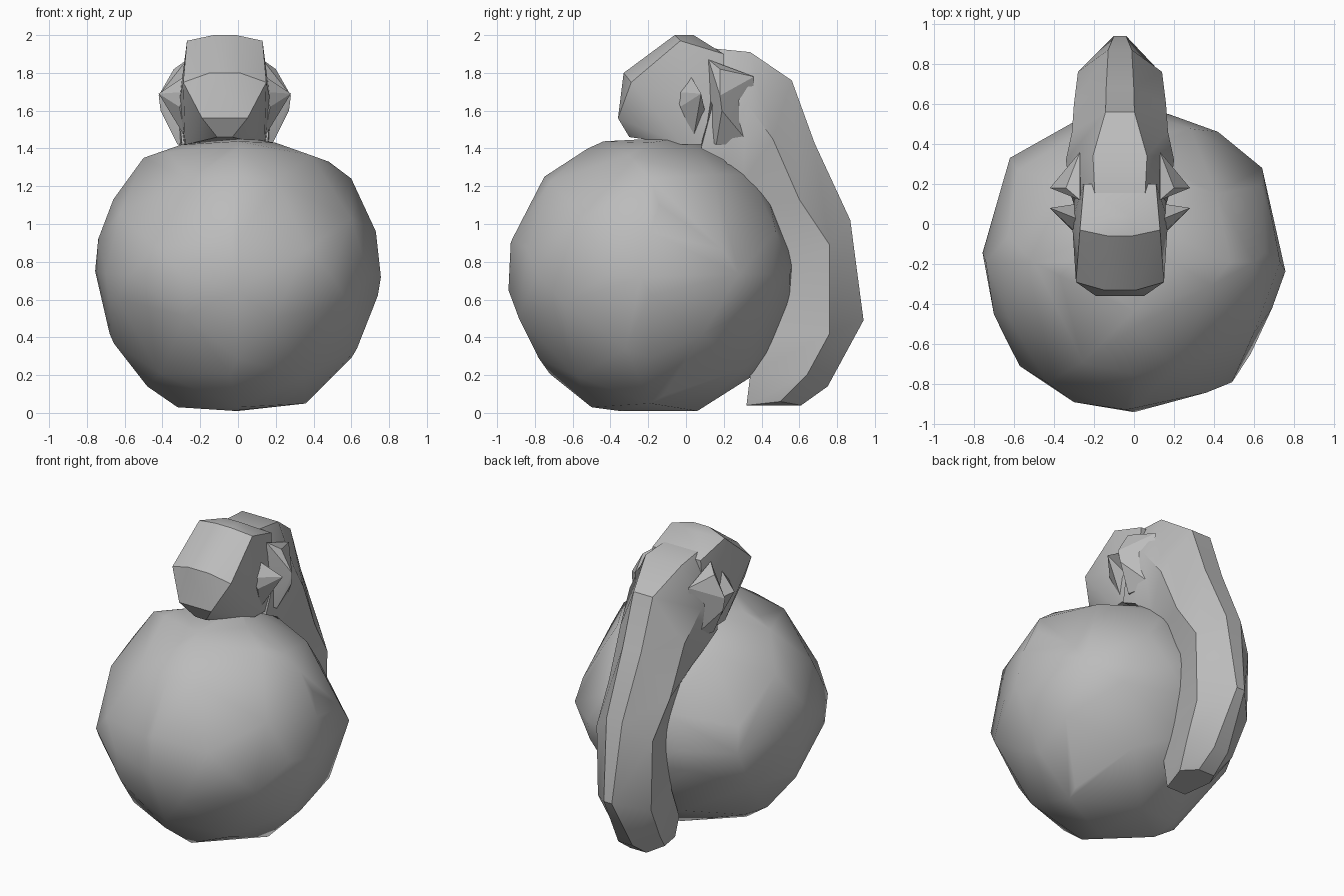
import bpy, bmesh, math
from mathutils import Matrix

default = bpy.data.objects.get("Cube")
if default:
    bpy.data.objects.remove(default, do_unlink=True)

MID = -0.07  # x of the symmetry plane of the head and tail

grey = bpy.data.materials.new("plain grey")
grey.use_nodes = True
grey.diffuse_color = (0.5, 0.5, 0.5, 1)
grey.node_tree.nodes["Principled BSDF"].inputs["Base Color"].default_value = (0.5, 0.5, 0.5, 1)


def finish(bm, name, angle):
    """Turn a bmesh into a shaded object."""
    bmesh.ops.recalc_face_normals(bm, faces=bm.faces[:])
    mesh = bpy.data.meshes.new(name)
    bm.to_mesh(mesh)
    bm.free()
    mesh.materials.append(grey)
    ob = bpy.data.objects.new(name, mesh)
    bpy.context.collection.objects.link(ob)
    bpy.ops.object.select_all(action="DESELECT")
    ob.select_set(True)
    bpy.context.view_layer.objects.active = ob
    bpy.ops.object.shade_smooth_by_angle(angle=math.radians(angle))
    return ob


def hull(name, points, angle=30):
    """Convex solid around the points."""
    bm = bmesh.new()
    for p in points:
        bm.verts.new(p)
    bmesh.ops.convex_hull(bm, input=bm.verts[:])
    loose = [v for v in bm.verts if not v.link_faces]
    bmesh.ops.delete(bm, geom=loose, context="VERTS")
    return finish(bm, name, angle)


# Round faceted body: three outlines through its centre, filled out by a coarse ball
CY, CZ = -0.19, 0.735
side = [(-.94, .65), (-.92, .92), (-.75, 1.25), (-.52, 1.40), (.02, 1.46), (.28, 1.34),
        (.43, 1.18), (.57, .82), (.46, .34), (.36, .20), (.06, .01), (-.50, .03), (-.78, .29)]
front = [(-.74, .92), (-.68, .42), (-.48, .14), (-.32, .03), (.36, .05), (.60, .29),
         (.74, .62), (.73, .96), (.60, 1.24), (.48, 1.33), (.20, 1.43), (-.30, 1.42),
         (-.50, 1.35), (-.66, 1.13)]
plan = [(.69, -.42), (.49, -.79), (-.30, -.89), (-.57, -.71), (-.70, -.45),
        (-.62, .33), (-.30, .51), (.17, .55), (.42, .46), (.64, .28)]
points = [(0, y, z) for y, z in side]
points += [(x, CY, z) for x, z in front]
points += [(x, y, CZ) for x, y in plan]
ball = bmesh.new()
turn = Matrix.Rotation(0.33, 4, "X") @ Matrix.Rotation(0.25, 4, "Z")
place = Matrix.Translation((0, CY, CZ)) @ Matrix.Diagonal((1, 1, 0.98, 1)) @ turn
bmesh.ops.create_icosphere(ball, subdivisions=2, radius=0.758, matrix=place)
points += [v.co.copy() for v in ball.verts]
ball.free()
hull("body", points, 35)

# Head: mirrored corner points
half = [(.12, -.36, 1.56), (.08, -.33, 1.80), (.22, -.29, 1.75), (.04, -.30, 1.46),
        (.21, -.02, 1.42), (.20, -.03, 1.97), (.06, -.06, 2.0), (.05, .04, 2.0),
        (.18, .20, 1.90), (.22, .20, 1.42), (.24, .02, 1.66)]
hull("head", [(MID + s * x, y, z) for x, y, z in half for s in (-1, 1)])

# Tail of hair: each row is rear ridge, side crease and inner edge (y, z),
# then half width and the shares of it at the rear and inner edges
rows = [((.14, 1.93), (.16, 1.70), (.08, 1.40), .25, .5, .9),
        ((.34, 1.91), (.32, 1.64), (.20, 1.34), .27, .5, .85),
        ((.56, 1.76), (.46, 1.45), (.30, 1.22), .24, .3, .75),
        ((.68, 1.43), (.60, 1.13), (.38, 1.12), .23, .3, .65),
        ((.87, 1.02), (.76, .89), (.48, .85), .21, .28, .65),
        ((.94, .49), (.76, .42), (.44, .42), .20, .15, .65),
        ((.75, .14), (.64, .20), (.34, .20), .18, .3, .65),
        ((.61, .04), (.50, .06), (.32, .04), .12, .5, .6)]
bm = bmesh.new()
rings = []
for rear, crease, inner, w, r, n in rows:
    outline = [(-r, rear), (r, rear), (1, crease), (n, inner), (-n, inner), (-1, crease)]
    rings.append([bm.verts.new((MID + k * w, p[0], p[1])) for k, p in outline])
for a, b in zip(rings, rings[1:]):
    for i in range(6):
        j = (i + 1) % 6
        bm.faces.new((a[i], a[j], b[j], b[i]))
bm.faces.new(rings[0])
bm.faces.new(rings[-1])
finish(bm, "hair_tail", 35)

# Ears and flared side locks
lock = [(.20, .12, 1.87), (.27, .18, 1.82), (.35, .18, 1.68), (.34, .19, 1.60),
        (.25, .16, 1.42), (.18, .12, 1.44), (.20, .36, 1.78), (.20, .34, 1.42)]
ear = [(.20, -.06, 1.70), (.20, .02, 1.79), (.35, .08, 1.69), (.22, .10, 1.60),
       (.21, .04, 1.46), (.24, -.03, 1.62)]
for s, label in ((1, "left"), (-1, "right")):
    hull(label + "_lock", [(MID + s * x, y, z) for x, y, z in lock], 25)
    hull(label + "_ear", [(MID + s * x, y, z) for x, y, z in ear], 25)
